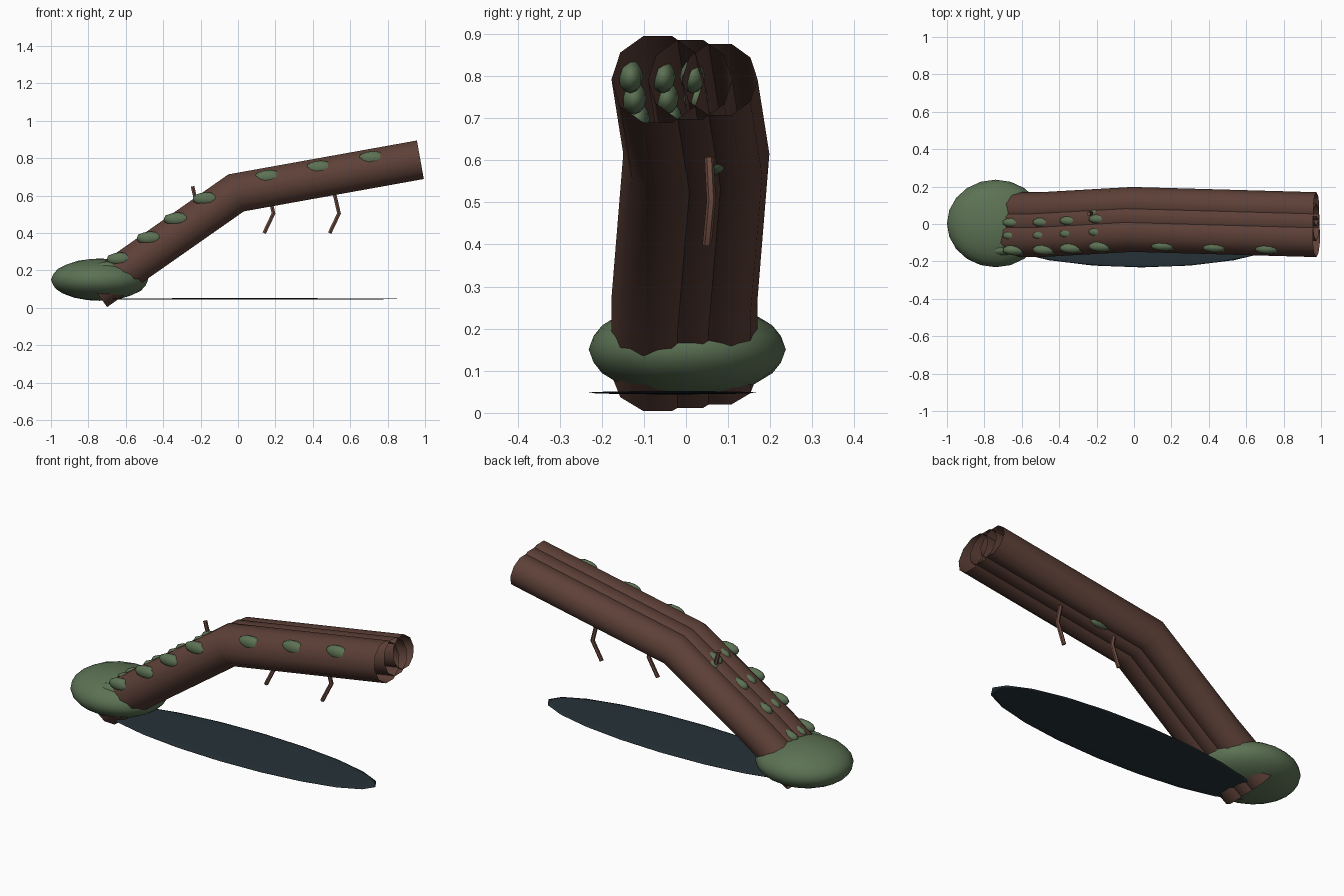
import bpy, bmesh, math
from mathutils import Vector

if "Cube" in bpy.data.objects:
    bpy.data.objects.remove(bpy.data.objects["Cube"])


def material(name, r, g, b):
    m = bpy.data.materials.new(name)
    lin = [((c / 255 + 0.055) / 1.055) ** 2.4 for c in (r, g, b)]
    m.diffuse_color = (*lin, 1)
    m.use_nodes = True
    m.node_tree.nodes["Principled BSDF"].inputs["Base Color"].default_value = m.diffuse_color
    return m


BARK = material("bark brown", 93, 64, 55)
TWIG = material("twig brown", 109, 76, 65)
MOSS = material("moss green", 92, 114, 84)
DARK = material("dark slate", 38, 50, 56)


def finish(bm, name, mat, angle=50):
    bmesh.ops.recalc_face_normals(bm, faces=bm.faces)
    me = bpy.data.meshes.new(name)
    bm.to_mesh(me)
    bm.free()
    ob = bpy.data.objects.new(name, me)
    bpy.context.collection.objects.link(ob)
    me.materials.append(mat)
    bpy.ops.object.select_all(action='DESELECT')
    ob.select_set(True)
    bpy.context.view_layer.objects.active = ob
    bpy.ops.object.shade_smooth_by_angle(angle=math.radians(angle))
    return ob


def tube(name, path, r, sides, mat, capped):
    """Mitred tube along a path that bends in the xz plane."""
    bm = bmesh.new()
    pts = [Vector(p) for p in path]
    rings = []
    for i, p in enumerate(pts):
        a = pts[i] - pts[i - 1] if i else pts[1] - pts[0]
        b = pts[i + 1] - pts[i] if i < len(pts) - 1 else a
        a.y = b.y = 0
        a.normalize()
        b.normalize()
        t = (a + b).normalized()
        n = Vector((-t.z, 0, t.x)) / t.dot(a)
        rings.append([bm.verts.new(p + Vector((0, r * math.cos(u), 0)) + n * r * math.sin(u))
                      for u in (2 * math.pi * k / sides for k in range(sides))])
    for q, s in zip(rings, rings[1:]):
        for k in range(sides):
            j = (k + 1) % sides
            bm.faces.new((q[k], q[j], s[j], s[k]))
    if capped:
        bm.faces.new(rings[0])
        bm.faces.new(rings[-1])
    return finish(bm, name, mat)


def ellipsoid(name, centre, radii, mat, detail=3):
    bm = bmesh.new()
    bmesh.ops.create_icosphere(bm, subdivisions=detail, radius=1)
    for v in bm.verts:
        v.co = Vector(c + k * s for c, k, s in zip(centre, v.co, radii))
    return finish(bm, name, mat, 180)


# Three open, bent hollow trunks lying side by side, each with a row of moss
LOW_X = (-0.70, -0.63, -0.47, -0.325, -0.17)
HIGH_X = (0.165, 0.44, 0.72)
for i, (y, r) in enumerate(((-0.067, 0.11), (0.01, 0.10), (0.08, 0.09)), 1):
    tube(f"trunk_{i}", [(-0.76, y, 0.09), (-0.50, y, 0.272),
                        (-0.01, y + 0.028, 0.615), (0.975, y, 0.792)], r, 10, BARK, False)
    for x in LOW_X:
        shift = 0.028 * max(0, (x + 0.5) / 0.49)
        ellipsoid(f"trunk_{i}_moss", (x, y - 0.072 + shift, 0.615 + (x + 0.01) * 0.7 + 0.08),
                  (0.075, 0.03, 0.036), MOSS, 2)
    for x in HIGH_X:
        shift = 0.028 * (1 - x / 0.975)
        ellipsoid(f"trunk_{i}_moss", (x, y - 0.072 + shift, 0.615 + (x + 0.01) * 0.18 + 0.052),
                  (0.078, 0.03, 0.04), MOSS, 2)

# Stray moss patches above and below the back trunk
ellipsoid("upper_moss_patch", (-0.19, 0.055, 0.56), (0.055, 0.03, 0.035), MOSS, 2)
ellipsoid("lower_moss_patch", (0.27, 0.07, 0.595), (0.07, 0.025, 0.03), MOSS, 2)

# Crooked twigs
for x, z in ((-0.22, 0.55), (0.19, 0.505), (0.54, 0.505)):
    tube("twig", [(x - 0.023, 0.055, z + 0.1), (x, 0.06, z), (x - 0.05, 0.05, z - 0.105)],
         0.011, 6, TWIG, True)

# Mossy mound around the foot and the thin dark pool underneath
ellipsoid("moss_mound", (-0.74, 0.003, 0.151), (0.26, 0.234, 0.113), MOSS)
ellipsoid("dark_pool", (0.04, -0.032, 0.048), (0.84, 0.20, 0.004), DARK)
